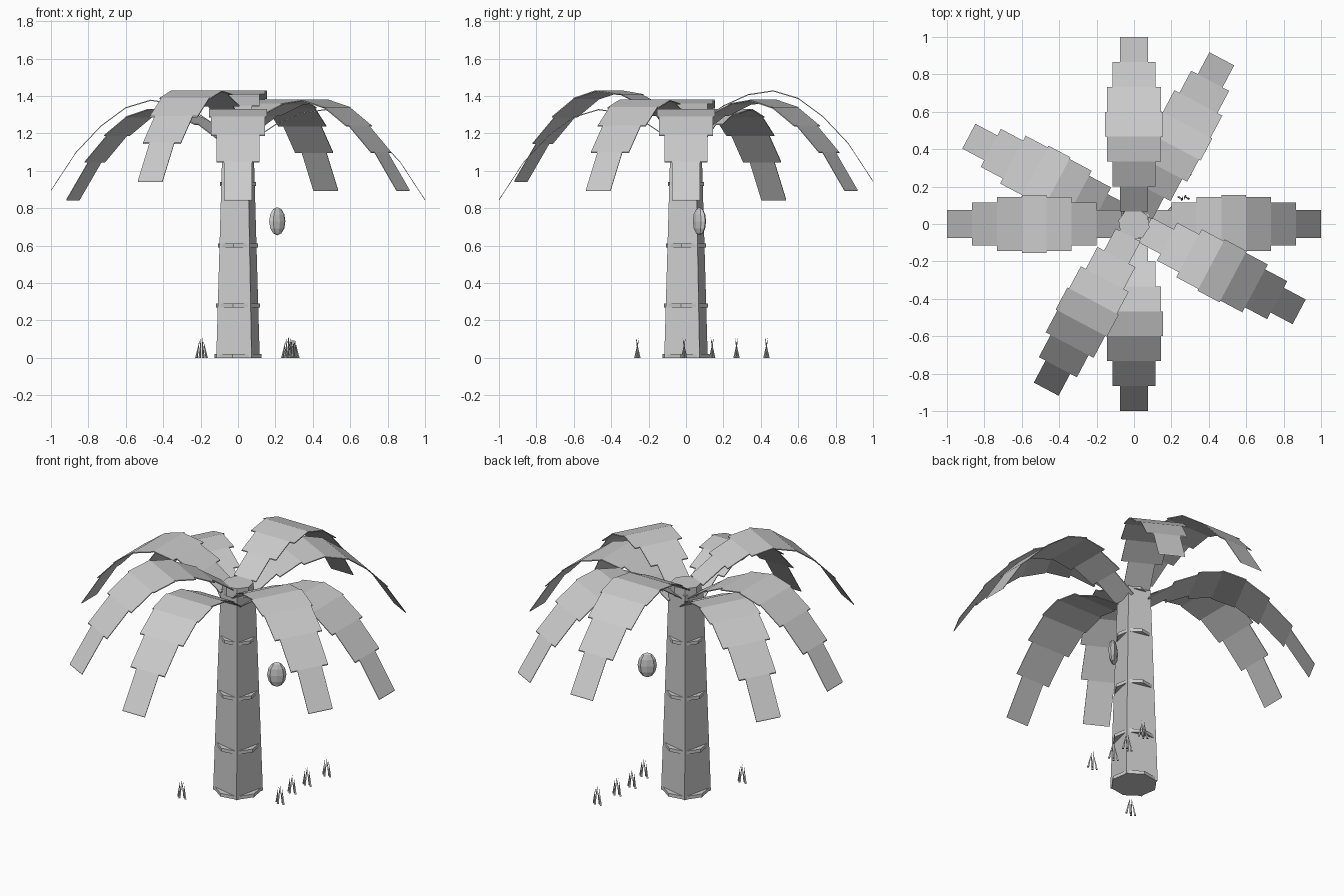
import bpy, bmesh
from math import sin, cos, pi, radians
from mathutils import Matrix, Vector

if "Cube" in bpy.data.objects:
    bpy.data.objects.remove(bpy.data.objects["Cube"])


def make_object(name, bm):
    bmesh.ops.recalc_face_normals(bm, faces=bm.faces)
    me = bpy.data.meshes.new(name)
    bm.to_mesh(me)
    bm.free()
    ob = bpy.data.objects.new(name, me)
    bpy.context.collection.objects.link(ob)
    return ob


def stack(name, sides, levels, turn):
    """Capped prism through (z, radius) levels."""
    bm = bmesh.new()
    rings = []
    for z, r in levels:
        rings.append([bm.verts.new((r * cos(turn + 2 * pi * k / sides),
                                    r * sin(turn + 2 * pi * k / sides), z))
                      for k in range(sides)])
    for a, b in zip(rings, rings[1:]):
        for k in range(sides):
            n = (k + 1) % sides
            bm.faces.new((a[k], a[n], b[n], b[k]))
    bm.faces.new(rings[0][::-1])
    bm.faces.new(rings[-1])
    return make_object(name, bm)


def trunk_radius(z):
    return 0.137 - 0.034 * z


# Four-sided tapering trunk
JOINTS = [0.0, 0.28, 0.60, 0.93, 1.22]
TURN = radians(32)
stack("trunk", 4, [(z, trunk_radius(z)) for z in JOINTS], TURN)

# Thin eight-sided rings at the joints, and the crown cap
for i, z in enumerate([0.01, 0.28, 0.60, 0.93]):
    r = trunk_radius(z) * 0.95
    stack(f"trunk_ring_{i + 1}", 8, [(z - 0.01, r), (z + 0.01, r)], TURN)
stack("crown_cap", 8, [(1.20, 0.085), (1.26, 0.085)], TURN)

# Arching fronds made of seven stepped strips
ARCH = [(0.067, 1.21), (0.2, 1.30), (0.333, 1.36), (0.467, 1.38),
        (0.6, 1.34), (0.733, 1.242), (0.867, 1.10), (1.0, 0.897)]
HALF_WIDTHS = [0.075, 0.115, 0.145, 0.155, 0.145, 0.115, 0.075]


def frond(name, angle, lift):
    bm = bmesh.new()
    t = 0.006
    for (r0, z0), (r1, z1), w in zip(ARCH, ARCH[1:], HALF_WIDTHS):
        top = [bm.verts.new(p) for p in ((r0, -w, z0), (r1, -w, z1), (r1, w, z1), (r0, w, z0))]
        low = [bm.verts.new(v.co - Vector((0, 0, t))) for v in top]
        bm.faces.new(top)
        bm.faces.new(low[::-1])
        for k in range(4):
            n = (k + 1) % 4
            bm.faces.new((top[n], top[k], low[k], low[n]))
    ob = make_object(name, bm)
    ob.rotation_euler.z = radians(angle)
    ob.location.z = lift


LIFTS = {0: -0.05, 62: 0, 90: 0.05, 152: -0.05, 180: 0, 242: 0.05, 270: -0.05, 332: 0}
for i, (angle, lift) in enumerate(LIFTS.items()):
    frond(f"frond_{i + 1}", angle, lift)

# Hanging fruit
bm = bmesh.new()
bmesh.ops.create_uvsphere(bm, u_segments=8, v_segments=6, radius=1.0)
bmesh.ops.scale(bm, vec=(0.053, 0.024, 0.075), verts=bm.verts)
fruit = make_object("fruit", bm)
fruit.location = (0.21, 0.072, 0.73)
fruit.rotation_euler.z = radians(35)

# Grass tufts: thin blades leaning together
for i, (x, y) in enumerate([(-0.195, -0.26), (0.29, -0.01), (0.265, 0.14),
                            (0.275, 0.27), (0.295, 0.43)]):
    bm = bmesh.new()
    for dx, dy, h in [(-0.027, 0.005, 0.10), (-0.009, -0.01, 0.11),
                      (0.01, 0.01, 0.11), (0.027, -0.005, 0.095)]:
        base = [bm.verts.new((dx + 0.007 * cos(k * pi / 2), dy + 0.007 * sin(k * pi / 2), 0))
                for k in range(4)]
        tip = bm.verts.new((dx * 0.35, -dy * 0.8, h))
        bm.faces.new(base[::-1])
        for k in range(4):
            bm.faces.new((base[k], base[(k + 1) % 4], tip))
    make_object(f"grass_tuft_{i + 1}", bm).location = (x, y, 0)
